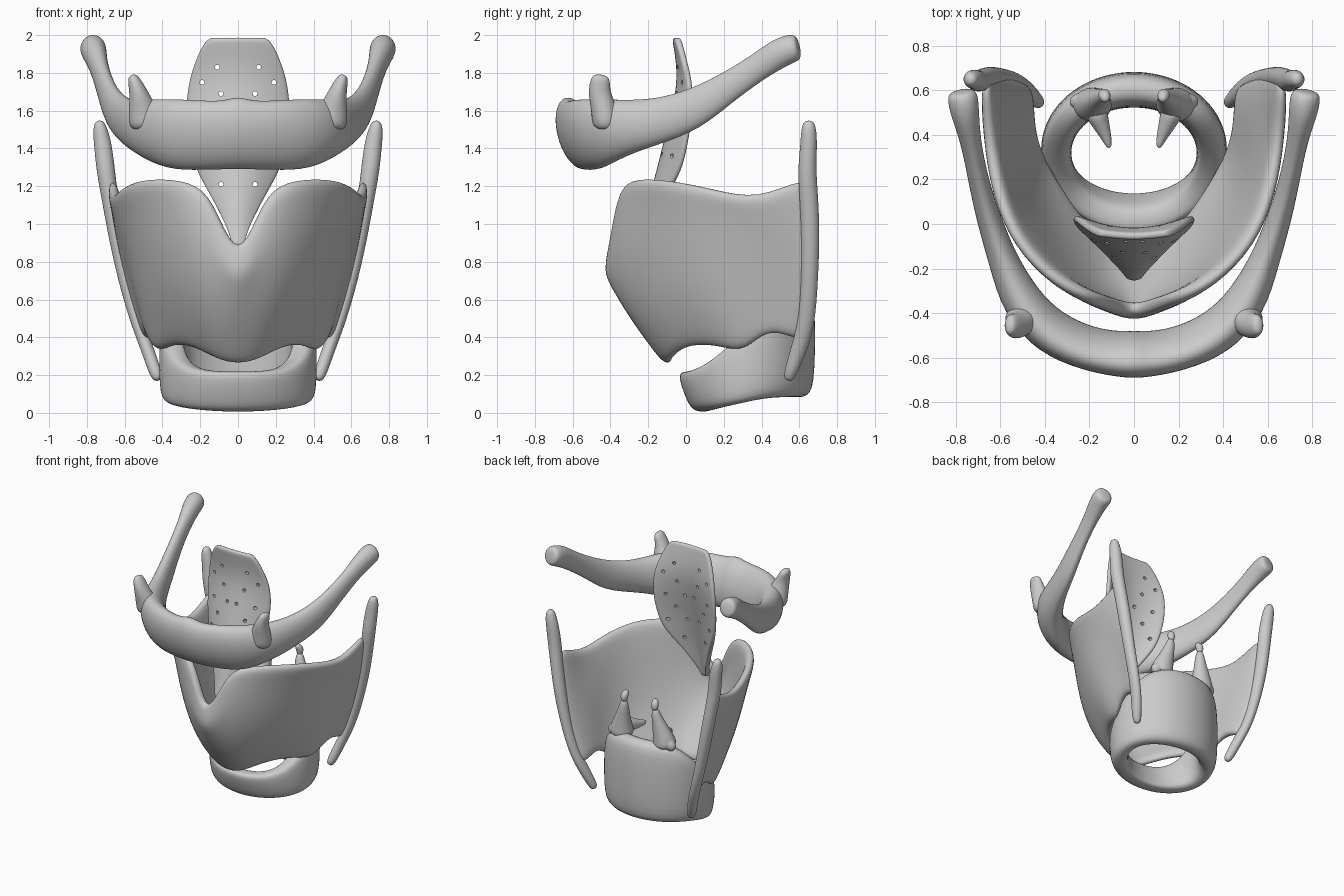
import bpy, bmesh, math
from mathutils import Vector, Matrix

if "Cube" in bpy.data.objects:
    bpy.data.objects.remove(bpy.data.objects["Cube"])


def make(name, bm, mirror=False, thick=0, levels=2):
    bm.normal_update()
    me = bpy.data.meshes.new(name)
    bm.to_mesh(me)
    bm.free()
    me.polygons.foreach_set("use_smooth", [True] * len(me.polygons))
    ob = bpy.data.objects.new(name, me)
    bpy.context.collection.objects.link(ob)
    if mirror:
        m = ob.modifiers.new("mirror", 'MIRROR')
        m.use_clip = True
        m.merge_threshold = 0.002
    if thick:
        s = ob.modifiers.new("thickness", 'SOLIDIFY')
        s.thickness, s.offset = thick, -1
    if levels:
        s = ob.modifiers.new("smooth", 'SUBSURF')
        s.levels = s.render_levels = levels
    return ob


def skin(bm, rings, closed_ring=True, closed_path=False):
    """Bridge successive rows of points with quads."""
    rows = [[bm.verts.new(p) for p in r] for r in rings]
    n = len(rows[0])
    for i in range(len(rows) - (not closed_path)):
        a, b = rows[i], rows[(i + 1) % len(rows)]
        for j in range(n - (not closed_ring)):
            k = (j + 1) % n
            bm.faces.new((a[j], b[j], b[k], a[k]))
    return rows


def tube(name, stations, ref=(0, 1, 0), open_start=False, n=10):
    """Mirrored limb; stations are x, y, z, side radius, up radius, lean."""
    ref = Vector(ref)
    pts = [Vector(s[:3]) for s in stations]
    rings = []
    for i, s in enumerate(stations):
        t = (pts[min(i + 1, len(pts) - 1)] - pts[max(i - 1, 0)]).normalized()
        if i == 0 and open_start:
            t = Vector((1, 0, 0))
        side = t.cross(ref).normalized()
        up = side.cross(t)
        lean = s[5] if len(s) > 5 else 0
        rings.append([])
        for k in range(n):
            a = 2 * math.pi * k / n
            c, d = math.cos(a), math.sin(a)
            rings[-1].append(pts[i] + side * (c * s[3] + d * lean) * 1.04 + up * d * s[4] * 1.04)
    bm = bmesh.new()
    rows = skin(bm, rings)
    if not open_start:
        bm.faces.new(rows[0])
    bm.faces.new(rows[-1])
    bmesh.ops.recalc_face_normals(bm, faces=bm.faces)
    return make(name, bm, mirror=True)


# Hyoid bone: body sweeping into the greater horns
tube("hyoid_bone", [
    (0, -.585, 1.485, .10, .195, .04), (.06, -.585, 1.47, .095, .18, .04),
    (.2, -.565, 1.47, .09, .185, .04), (.38, -.49, 1.475, .10, .19, .03),
    (.51, -.35, 1.51, .095, .15, .01), (.59, -.16, 1.54, .065, .12),
    (.655, .03, 1.60, .055, .11), (.70, .2, 1.71, .045, .08),
    (.735, .38, 1.83, .045, .07), (.76, .50, 1.91, .065, .08),
    (.77, .575, 1.935, .07, .075), (.775, .60, 1.94, .05, .055)],
    ref=(0, 0, 1), open_start=True, n=12)

# Lesser horns
tube("hyoid_lesser_horns", [
    (.48, -.42, 1.50, .10, .08), (.505, -.43, 1.60, .08, .07),
    (.525, -.46, 1.69, .05, .06), (.55, -.455, 1.76, .035, .055),
    (.562, -.45, 1.79, .02, .035)])

# Thyroid cartilage: bottom, middle and top curves from front to back
bottom = [(0, -.11, .24), (.12, -.10, .265), (.25, -.02, .34), (.36, .14, .35),
          (.45, .29, .30), (.49, .40, .41), (.50, .50, .42), (.50, .61, .36)]
middle = [(0, -.45, .68), (.14, -.36, .69), (.28, -.25, .70), (.42, -.06, .70),
          (.53, .15, .70), (.57, .35, .72), (.58, .50, .74), (.62, .66, .74)]
top = [(0, -.42, .83), (.10, -.39, 1.03), (.19, -.365, 1.20), (.36, -.30, 1.24),
       (.55, -.12, 1.23), (.65, .12, 1.18), (.69, .38, 1.12), (.70, .64, 1.26)]
rings = []
for b, m, t in zip(bottom, middle, top):
    b, m, t = Vector(b), Vector(m), Vector(t)
    s = (m.z - b.z) / (t.z - b.z)
    rings.append([])
    for k in range(9):
        u = k / 8
        rings[-1].append(b * (u - s) * (u - 1) / s + m * u * (u - 1) / (s * (s - 1))
                         + t * u * (u - s) / (1 - s))
# straight segments keep the forward ridge crisp
b, m, t = Vector(bottom[0]), Vector(middle[0]), Vector(top[0])
rings[0] = [b.lerp(m, k / 6) for k in range(7)] + [m.lerp(t, .5), t]
bm = bmesh.new()
skin(bm, rings, closed_ring=False)
make("thyroid_cartilage", bm, mirror=True, thick=.065)

# Thickened rear borders with upper and lower horns
tube("thyroid_horns", [
    (.42, .54, .17, .025, .025), (.44, .555, .22, .035, .035), (.48, .60, .34, .035, .045),
    (.535, .64, .48, .035, .045), (.595, .655, .7, .04, .045), (.645, .66, .95, .045, .05),
    (.68, .65, 1.15, .045, .05), (.70, .64, 1.28, .05, .05), (.715, .65, 1.42, .048, .045),
    (.73, .65, 1.50, .04, .042), (.735, .65, 1.55, .022, .025)])

# Cricoid cartilage: signet ring, low in front and tall behind
profile = [(1, -.7), (1, .7), (.6, 1), (-.6, 1), (-1, .7), (-1, -.7), (-.6, -1), (.6, -1)]
rings = []
for i in range(20):
    a = 2 * math.pi * i / 20
    s, c = math.sin(a), math.cos(a)
    f = (1 - c) / 2
    hi = .22 + .49 * f * f * (3 - 2 * f)
    lo = .005 + .075 * min(1, 1.4 * f)
    ring = []
    for u, v in profile:
        w = (u + 1) / 2
        rx, ry, cy = .285 + .14 * w, .205 + .15 * w, .32 + .015 * w
        y = cy - ry * c - .04 * v * max(c, 0)
        ring.append((rx * s, y, (hi + lo) / 2 + v * (hi - lo) / 2))
    rings.append(ring)
bm = bmesh.new()
skin(bm, rings, closed_path=True)
bmesh.ops.recalc_face_normals(bm, faces=bm.faces)
make("cricoid_cartilage", bm)

# Arytenoid cartilages with their processes and small tips
tube("arytenoid_bodies", [
    (.19, .53, .66, .10, .09), (.185, .54, .73, .085, .075), (.16, .56, .83, .055, .05),
    (.14, .575, .92, .035, .035), (.135, .58, .97, .022, .022)])
tube("arytenoid_vocal_processes", [
    (.18, .53, .74, .06, .07), (.15, .45, .72, .04, .045),
    (.12, .38, .71, .022, .025), (.11, .34, .71, .01, .012)], ref=(0, 0, 1))
tube("arytenoid_muscular_processes", [
    (.18, .54, .74, .06, .07), (.235, .55, .70, .045, .05),
    (.285, .55, .67, .025, .03)], ref=(0, 0, 1))
tube("corniculate_cartilages", [
    (.135, .58, .95, .018, .018), (.135, .585, .99, .03, .03),
    (.13, .57, 1.02, .026, .026), (.125, .55, 1.035, .012, .012)])

# Epiglottis leaf: height, half width, middle depth, edge depth
leaf = [(1.985, .15, -.075, -.06), (1.95, .19, -.07, -.05), (1.85, .235, -.055, -.02),
        (1.74, .27, -.055, .01), (1.6, .285, -.085, .015), (1.42, .27, -.135, -.01),
        (1.28, .23, -.17, -.04), (1.15, .15, -.20, -.12), (1.0, .07, -.23, -.20),
        (.92, .04, -.25, -.24), (.885, .03, -.26, -.25)]
rings = [[(w * u, ym + (ye - ym) * abs(u) ** 1.7, z)
          for u in (-1, -.85, -.5, 0, .5, .85, 1)] for z, w, ym, ye in leaf]
bm = bmesh.new()
skin(bm, rings, closed_ring=False)
epiglottis = make("epiglottis", bm, thick=.035)

# Small pits pierced through the leaf
bm = bmesh.new()
holes = [(.11, 1.83), (.19, 1.75), (.09, 1.69), (.04, 1.58), (.18, 1.57),
         (.12, 1.47), (.05, 1.37), (.18, 1.36), (.09, 1.21)]
for x, z in holes:
    for sx in (-x, x):
        mat = Matrix.Translation((sx, -.1, z)) @ Matrix.Rotation(math.pi / 2, 4, 'X')
        bmesh.ops.create_cone(bm, cap_ends=True, segments=8, radius1=.013, radius2=.013,
                              depth=.5, matrix=mat)
cutter = make("pit_cutter", bm, levels=0)
cutter.hide_render = True
cut = epiglottis.modifiers.new("pits", 'BOOLEAN')
cut.operation, cut.solver, cut.object = 'DIFFERENCE', 'EXACT', cutter
bpy.context.view_layer.objects.active = epiglottis
for mod in list(epiglottis.modifiers):
    bpy.ops.object.modifier_apply(modifier=mod.name)
bpy.data.objects.remove(cutter)
epiglottis.select_set(True)
bpy.ops.object.shade_smooth_by_angle(angle=math.radians(45))
